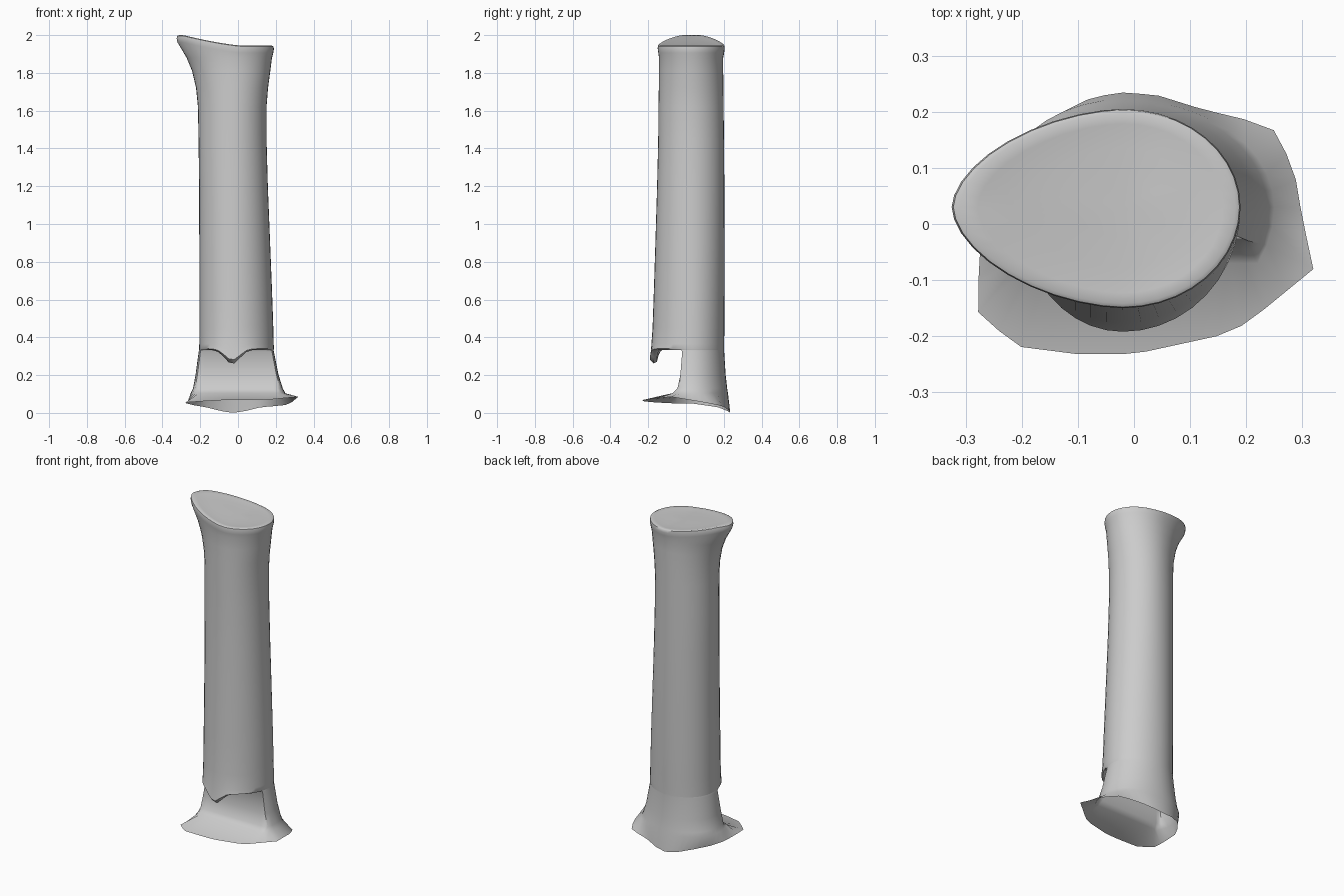
import bpy, bmesh, math

N = 40
CX, CY = -0.02, 0.03

# Flared foot outline, counter-clockwise: x, y, z
FOOT = [(0.32, -0.08, .085), (0.30, 0.01, .07), (0.285, 0.10, .055), (0.245, 0.175, .04),
        (0.12, 0.205, .03), (0.04, 0.23, .01), (-0.03, 0.235, 0), (-0.09, 0.22, .01),
        (-0.17, 0.17, .03), (-0.23, 0.10, .04), (-0.27, 0.03, .05), (-0.275, -0.06, .05),
        (-0.28, -0.155, .055), (-0.21, -0.218, .06), (-0.10, -0.232, .067),
        (0, -0.232, .068), (0.17, -0.195, .07), (0.21, -0.17, .075)]


def foot_ring():
    """Cast rays from the axis onto the foot outline."""
    ring = []
    for i in range(N):
        t = 2 * math.pi * i / N
        dx, dy = math.cos(t), math.sin(t)
        for a, b in zip(FOOT, FOOT[1:] + FOOT[:1]):
            ax, ay, bx, by = a[0] - CX, a[1] - CY, b[0] - CX, b[1] - CY
            ca, cb = dx * ay - dy * ax, dx * by - dy * bx
            if ca <= 0 < cb and (ax + bx) * dx + (ay + by) * dy > 0:
                k = ca / (ca - cb)
                ring.append(tuple(p + (q - p) * k for p, q in zip(a, b)))
                break
    return ring


def oval(z, xl, xr, yf, yb, clamp=-1, p=1.0, dip=0.0):
    """Egg-shaped section; clamp flattens the front, dip hangs a front tip."""
    ring = []
    for i in range(N):
        t = 2 * math.pi * i / N
        c, s = math.cos(t), math.sin(t)
        e = p if c < 0 else 1.0
        rx = xr - CX if c > 0 else CX - xl
        ry = yb - CY if s > 0 else CY - yf
        x = CX + math.copysign(abs(c) ** e, c) * rx
        y = max(CY + math.copysign(abs(s) ** e, s) * ry, clamp)
        drop = dip * math.exp(-((x + 0.03) / 0.055) ** 2) if s < 0 else 0
        ring.append((x, y, z - drop))
    return ring


def top_z(x):
    """Height of the tilted top: level on the right, rising to the left spur."""
    k = max(0.0, min(1.0, (0.03 - x) / 0.32))
    return 1.944 + 0.056 * k ** 1.4


def top_ring(scale, lower):
    pts = oval(0, -0.325, 0.19, -0.15, 0.205, p=1.15)
    out = []
    for x, y, _ in pts:
        x, y = CX + (x - CX) * scale, CY + (y - CY) * scale
        out.append((x, y, top_z(x) - lower))
    return out


rings = [foot_ring()]
# Recessed lower part with a flat front
rings += [oval(0.105, -0.25, 0.25, -0.19, 0.222, -0.07),
          oval(0.13, -0.238, 0.237, -0.18, 0.218, -0.045),
          oval(0.20, -0.225, 0.215, -0.18, 0.210, -0.03),
          oval(0.325, -0.208, 0.190, -0.18, 0.202, -0.02)]
# Notch ceiling and overhanging lip with its hanging tip
rings += [oval(0.340, -0.205, 0.187, -0.18, 0.202, -0.03),
          oval(0.343, -0.204, 0.187, -0.145, 0.202, dip=0.01),
          oval(0.338, -0.205, 0.188, -0.155, 0.202, dip=0.07),
          oval(0.334, -0.206, 0.189, -0.172, 0.202, dip=0.075),
          oval(0.340, -0.206, 0.190, -0.192, 0.202, dip=0.06),
          oval(0.365, -0.205, 0.189, -0.185, 0.202, dip=0.03)]
# Shaft
for row in [(0.45, -0.205, 0.187, -0.177, 0.203), (0.65, -0.205, 0.180, -0.170, 0.204),
            (0.9, -0.205, 0.170, -0.162, 0.204), (1.2, -0.206, 0.158, -0.153, 0.203),
            (1.45, -0.209, 0.151, -0.147, 0.201), (1.62, -0.212, 0.151, -0.146, 0.199),
            (1.72, -0.222, 0.159, -0.144, 0.198), (1.81, -0.243, 0.171, -0.143, 0.197),
            (1.88, -0.272, 0.180, -0.143, 0.197)]:
    rings.append(oval(*row, p=1.0 + 0.1 * max(0, (row[0] - 1.5) / 0.4)))
# Spur at the top, rounded rim and cap
rings += [top_ring(0.985, 0.038), top_ring(1.0, 0.018), top_ring(0.99, 0.004),
          top_ring(0.955, 0.0), top_ring(0.85, 0.002), top_ring(0.6, 0.003), top_ring(0.3, 0.003)]

bm = bmesh.new()
loops = [[bm.verts.new(p) for p in r] for r in rings]
for lo, hi in zip(loops, loops[1:]):
    for i in range(N):
        j = (i + 1) % N
        bm.faces.new((lo[i], lo[j], hi[j], hi[i]))
centre = bm.verts.new((CX, CY, top_z(CX) - 0.003))
for i in range(N):
    bm.faces.new((loops[-1][i], loops[-1][(i + 1) % N], centre))

mesh = bpy.data.meshes.new("notched_post")
bm.to_mesh(mesh)
bm.free()
post = bpy.data.objects.new("notched_post", mesh)
bpy.context.collection.objects.link(post)
bpy.context.view_layer.objects.active = post
post.select_set(True)
bpy.ops.object.shade_smooth_by_angle(angle=math.radians(50))
